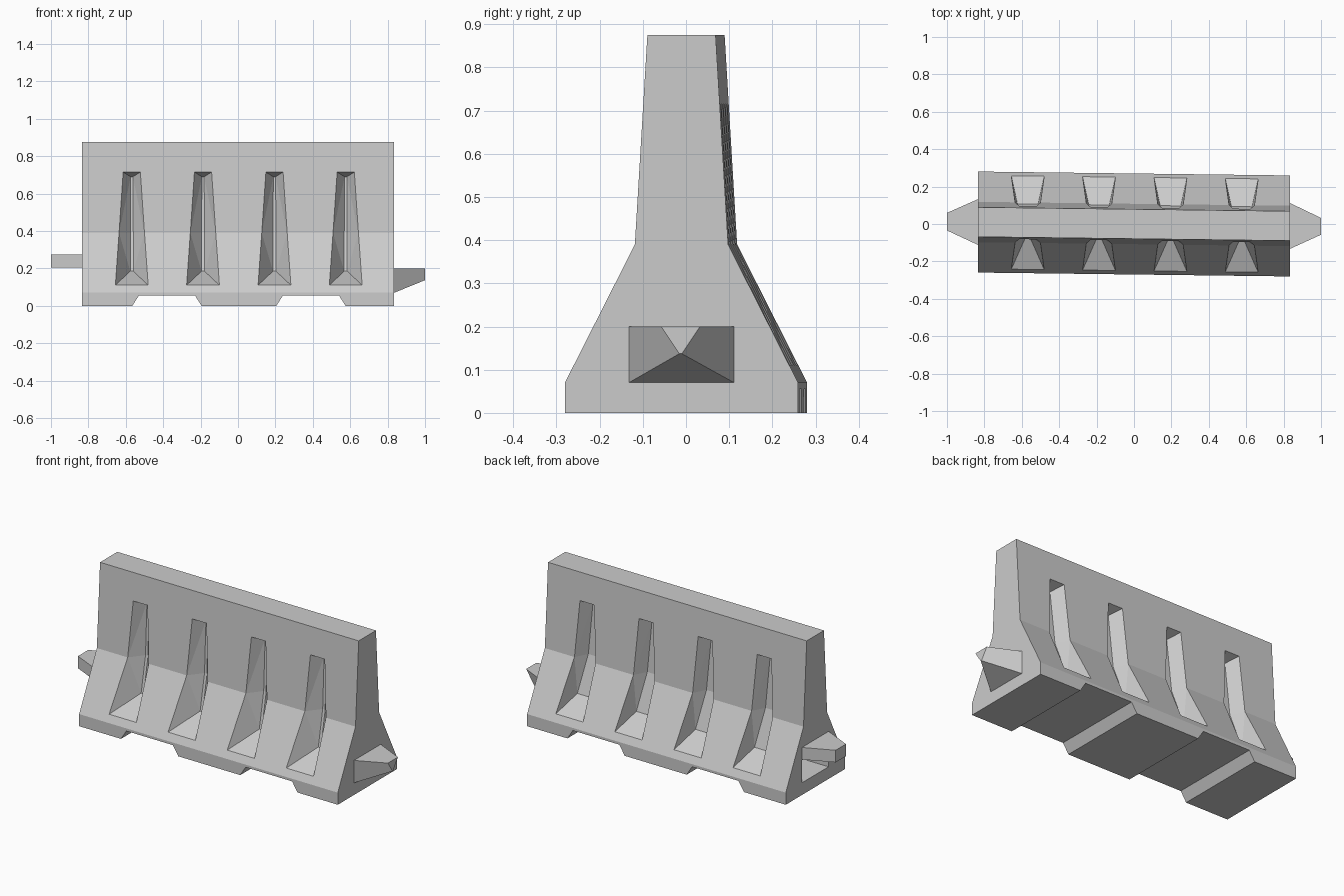
import bpy, bmesh

if "Cube" in bpy.data.objects:
    bpy.data.objects.remove(bpy.data.objects["Cube"])

SHEAR = -0.0125   # the barrier runs very slightly askew in plan
END = 0.835       # half length of the body


def add_rings(bm, rings):
    """Skin a list of equal-sized closed rings and cap both ends."""
    vs = [[bm.verts.new(p) for p in ring] for ring in rings]
    n = len(vs[0])
    faces = [bm.faces.new(vs[0]), bm.faces.new(vs[-1])]
    for a, b in zip(vs, vs[1:]):
        for i in range(n):
            j = (i + 1) % n
            faces.append(bm.faces.new((a[i], a[j], b[j], b[i])))
    return faces


def to_object(bm, name):
    bmesh.ops.recalc_face_normals(bm, faces=bm.faces)
    me = bpy.data.meshes.new(name)
    bm.to_mesh(me)
    bm.free()
    ob = bpy.data.objects.new(name, me)
    bpy.context.collection.objects.link(ob)
    return ob


def shear(ob):
    for v in ob.data.vertices:
        v.co.y += SHEAR * v.co.x


# Barrier body: stepped wall profile extruded along x
half = [(0.27, 0), (0.27, 0.07), (0.108, 0.39), (0.079, 0.875)]
profile = half + [(-y, z) for y, z in reversed(half)]
bm = bmesh.new()
add_rings(bm, [[(x, y, z) for y, z in profile] for x in (-END, END)])
body = to_object(bm, "barrier_body")

# Cutters: forklift notches under the base
bm = bmesh.new()
for c in (-0.38, 0.39):
    outline = [(c - 0.22, -0.055), (c + 0.22, -0.055), (c + 0.15, 0.055), (c - 0.15, 0.055)]
    add_rings(bm, [[(x, y, z) for x, z in outline] for y in (-0.5, 0.5)])

# Cutters: tapered pockets on both faces
# mouth rows: half width, surface y, z
mouth = [(0.088, 0.25, 0.11), (0.068, 0.108, 0.39), (0.046, 0.0886, 0.715)]
# inner rows: half width, y, z (narrow groove in front, wider floor behind)
inner = {-1: [(0.008, 0.07, 0.185), (0.008, 0.03, 0.39), (0.006, 0.02, 0.69)],
         1: [(0.055, 0.10, 0.18), (0.03, 0.035, 0.39), (0.01, 0.02, 0.69)]}
for s in (-1, 1):
    for c in (-0.568, -0.187, 0.195, 0.576):
        rows = []
        for (w, y, z), (i, yi, zi) in zip(mouth, inner[s]):
            rows.append([(c - w, s * 0.4, z), (c + w, s * 0.4, z), (c + w, s * y, z),
                         (c + i, s * yi, zi), (c - i, s * yi, zi), (c - w, s * y, z)])
        add_rings(bm, rows)


def lower_wedge(bm, x0):
    """Lower coupling shape: flat top, underside rising to the tip."""
    x1 = x0 + 0.165
    base = [(x0, -0.122, 0.07), (x0, 0.122, 0.07), (x0, 0.122, 0.2), (x0, -0.122, 0.2)]
    tip = [(x1, -0.003, 0.137), (x1, 0.003, 0.137), (x1, 0.045, 0.2), (x1, -0.045, 0.2)]
    add_rings(bm, [base, tip])


# Cutter: socket in the left end that takes a neighbour's lower coupling
lower_wedge(bm, -END - 0.001)
bmesh.ops.triangulate(bm, faces=bm.faces)
cutter = to_object(bm, "cutter")
cutter.hide_render = True

mod = body.modifiers.new("cuts", 'BOOLEAN')
mod.operation = 'DIFFERENCE'
mod.solver = 'EXACT'
mod.object = cutter
bpy.context.view_layer.objects.active = body
bpy.ops.object.modifier_apply(modifier=mod.name)
bpy.data.objects.remove(cutter)
shear(body)

# Right coupling: low wedge
bm = bmesh.new()
lower_wedge(bm, END)
shear(to_object(bm, "right_coupling"))

# Left coupling: flat tapered tongue
bm = bmesh.new()
plan = [(-END, -0.122), (-END, 0.122), (-1, 0.047), (-1, -0.047)]
add_rings(bm, [[(x, y, z) for x, y in plan] for z in (0.205, 0.275)])
shear(to_object(bm, "left_coupling"))
